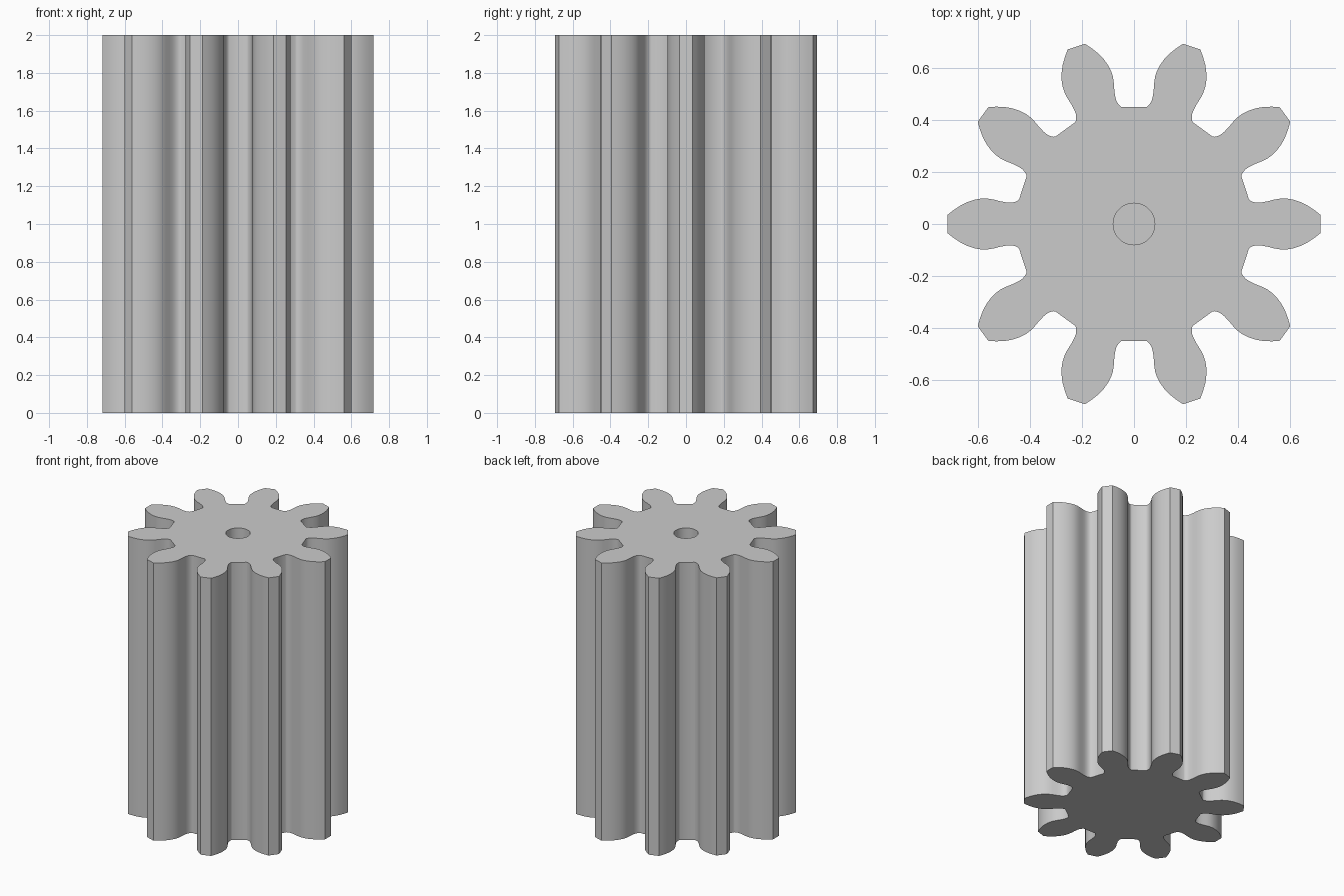
import bpy, bmesh, math

TEETH, HEIGHT = 10, 2.0
BORE_RADIUS, BORE_DEPTH = 0.08, 1.6

if "Cube" in bpy.data.objects:
    bpy.data.objects.remove(bpy.data.objects["Cube"])

# Plain grey material
grey = bpy.data.materials.new("grey")
grey.use_nodes = True
color = (0.6, 0.6, 0.6, 1)
grey.diffuse_color = color
grey.node_tree.nodes["Principled BSDF"].inputs["Base Color"].default_value = color

# One tooth flank, from tip corner down to root (distance out, half width)
flank = [(.718, .035), (.694, .054), (.667, .072), (.64, .085), (.612, .094),
         (.588, .098), (.566, .098), (.54, .094), (.513, .087), (.49, .083),
         (.472, .082), (.458, .085), (.448, .0895), (.4425, .0945)]
tooth = [(u, -v) for u, v in reversed(flank)] + flank


def extruded(name, outline, z0, z1):
    """Closed outline raised into a prism."""
    bm = bmesh.new()
    face = bm.faces.new([bm.verts.new((x, y, z0)) for x, y in outline])
    top = bmesh.ops.extrude_face_region(bm, geom=[face])["geom"]
    verts = [g for g in top if isinstance(g, bmesh.types.BMVert)]
    bmesh.ops.translate(bm, verts=verts, vec=(0, 0, z1 - z0))
    bmesh.ops.recalc_face_normals(bm, faces=bm.faces)
    mesh = bpy.data.meshes.new(name)
    bm.to_mesh(mesh)
    bm.free()
    mesh.materials.append(grey)
    obj = bpy.data.objects.new(name, mesh)
    bpy.context.collection.objects.link(obj)
    return obj


# Toothed body: the tooth repeated around the axis
outline = []
for i in range(TEETH):
    a = math.tau * i / TEETH
    c, s = math.cos(a), math.sin(a)
    outline += [(u * c - v * s, u * s + v * c) for u, v in tooth]
gear = extruded("pinion_gear", outline, 0, HEIGHT)

# Blind shaft bore in the top
ring = [(BORE_RADIUS * math.cos(math.tau * i / 48),
         BORE_RADIUS * math.sin(math.tau * i / 48)) for i in range(48)]
cutter = extruded("bore_cutter", ring, HEIGHT - BORE_DEPTH, HEIGHT + 0.1)
cutter.hide_render = True
bore = gear.modifiers.new("bore", 'BOOLEAN')
bore.operation = 'DIFFERENCE'
bore.solver = 'EXACT'
bore.object = cutter

bpy.ops.object.select_all(action='DESELECT')
gear.select_set(True)
bpy.context.view_layer.objects.active = gear
bpy.ops.object.modifier_apply(modifier=bore.name)
bpy.data.objects.remove(cutter)

# Smooth flanks, crisp tips and rims
bpy.ops.object.shade_smooth_by_angle(angle=math.radians(40))
